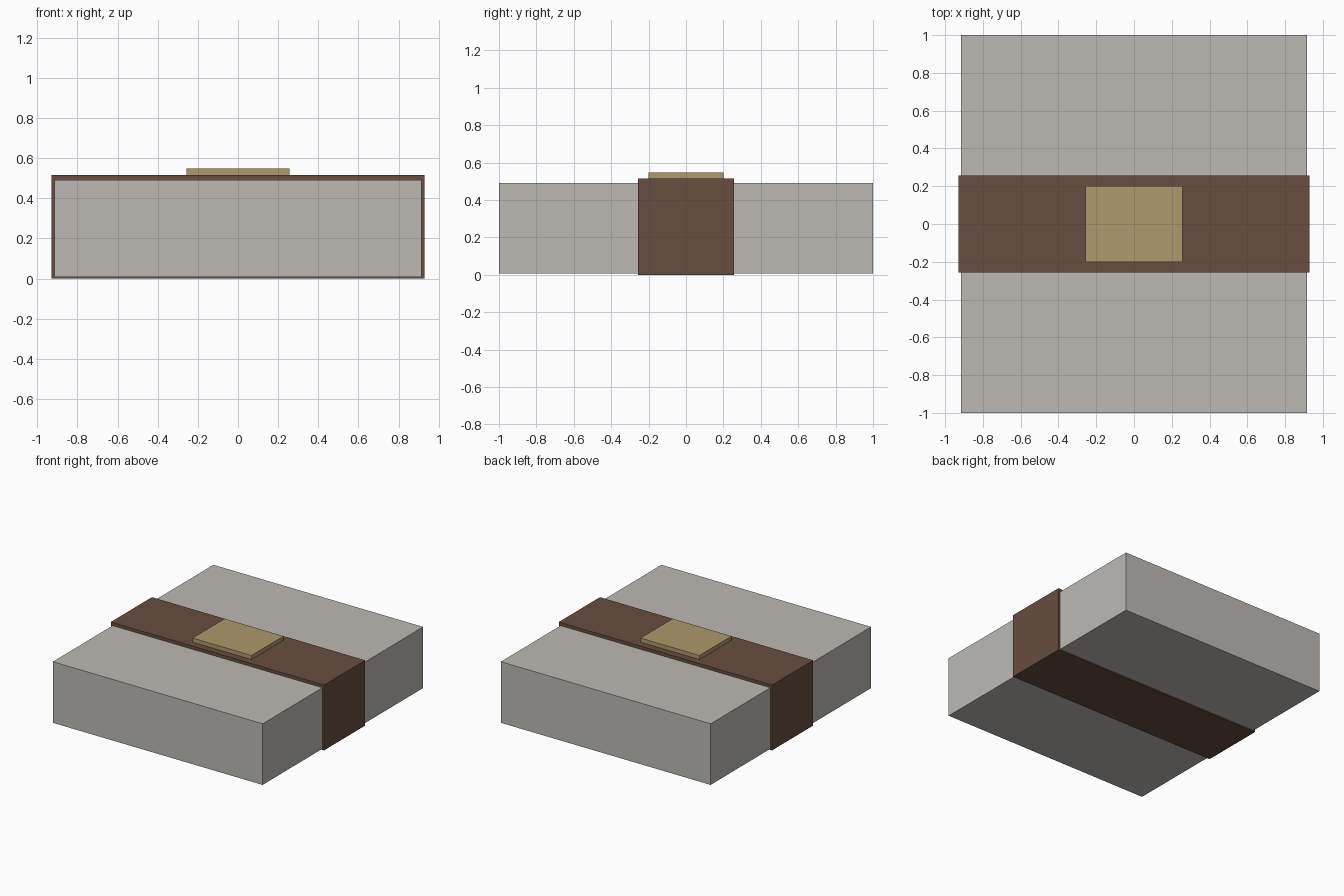
import bpy

cube = bpy.data.objects.get("Cube")
if cube:
    bpy.data.objects.remove(cube, do_unlink=True)


def material(name, rgb):
    mat = bpy.data.materials.new(name)
    mat.use_nodes = True
    color = (*rgb, 1.0)
    mat.diffuse_color = color
    mat.node_tree.nodes["Principled BSDF"].inputs["Base Color"].default_value = color
    return mat


def box(name, half_x, half_y, bottom, top, mat):
    bpy.ops.mesh.primitive_cube_add(size=2, location=(0, 0, (bottom + top) / 2))
    obj = bpy.context.object
    obj.name = name
    obj.scale = (half_x, half_y, (top - bottom) / 2)
    bpy.ops.object.transform_apply(location=False, rotation=False, scale=True)
    obj.data.materials.append(mat)
    return obj


grey = material("warm grey", (0.51, 0.49, 0.46))
brown = material("leather brown", (0.138, 0.074, 0.051))
gold = material("dull gold", (0.418, 0.319, 0.15))

# Main slab
box("body", 0.915, 1.0, 0.008, 0.49, grey)
# Strap wrapped around the middle
box("strap", 0.93, 0.256, 0.0, 0.515, brown)
# Buckle plate resting on the strap
box("buckle", 0.257, 0.2, 0.515, 0.547, gold)
